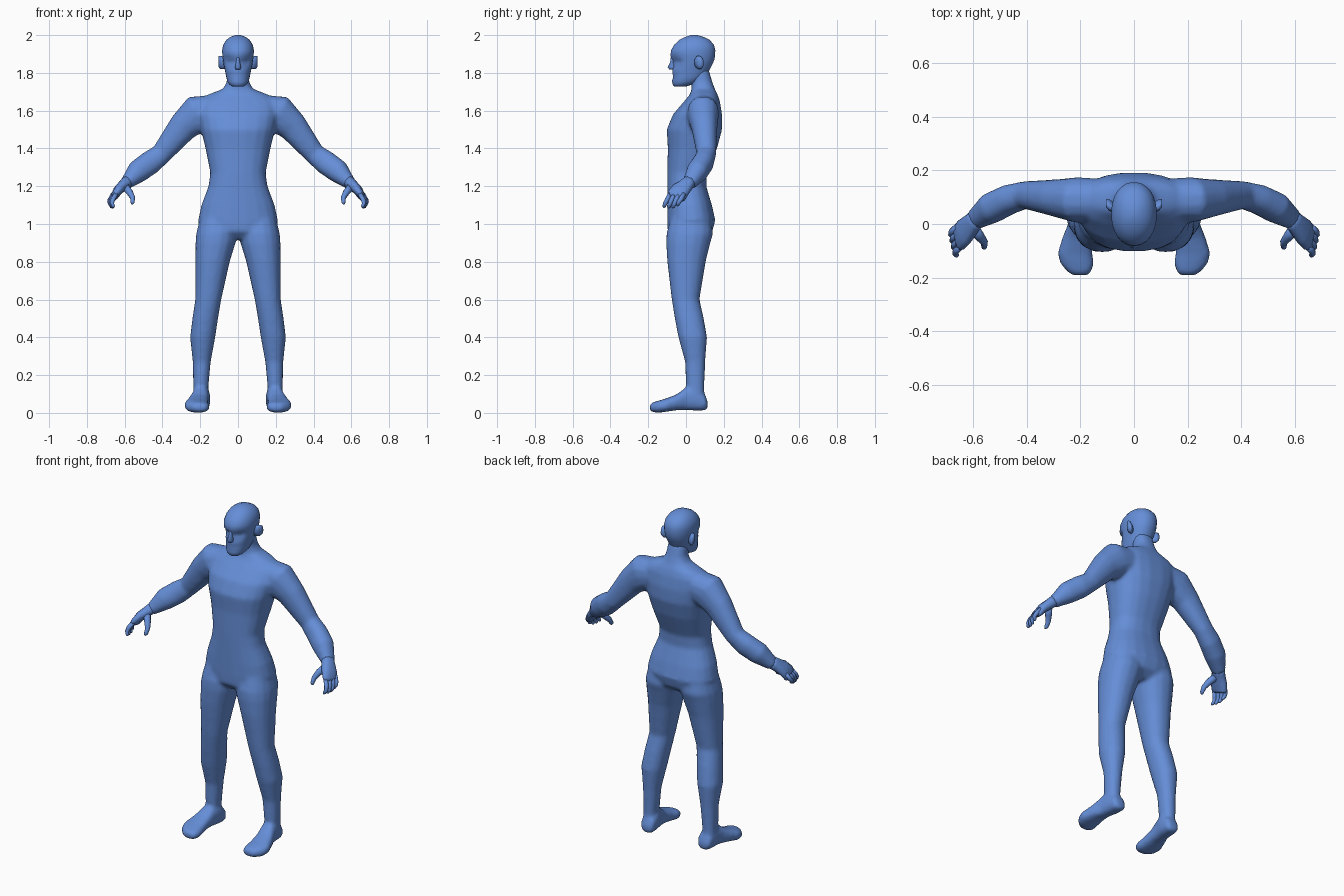
import bpy, bmesh, math
from mathutils import Vector

blue = bpy.data.materials.new("body blue")
blue.diffuse_color = (0.13, 0.27, 0.68, 1)


def loft(name, rings, sides=16, power=2.2, side=1):
    """Skin closed rings given as (centre, half axis u, half axis v)."""
    bm = bmesh.new()
    loops = []
    for c, u, v in rings:
        loop = []
        for i in range(sides):
            a = 2 * math.pi * (i + 0.5) / sides
            ca, sa = math.cos(a), math.sin(a)
            p = Vector(c)
            p += Vector(u) * math.copysign(abs(ca) ** (2 / power), ca)
            p += Vector(v) * math.copysign(abs(sa) ** (2 / power), sa)
            loop.append(bm.verts.new((p.x * side, p.y, p.z)))
        loops.append(loop)
    for a, b in zip(loops, loops[1:]):
        for i in range(sides):
            j = (i + 1) % sides
            bm.faces.new((a[i], a[j], b[j], b[i]))
    bm.faces.new(loops[0])
    bm.faces.new(loops[-1])
    bmesh.ops.recalc_face_normals(bm, faces=bm.faces)
    mesh = bpy.data.meshes.new(name)
    bm.to_mesh(mesh)
    bm.free()
    mesh.materials.append(blue)
    for p in mesh.polygons:
        p.use_smooth = True
    ob = bpy.data.objects.new(name, mesh)
    bpy.context.collection.objects.link(ob)
    return ob


def level(z, x0, x1, y0, y1):
    """Horizontal ring from its extents."""
    return ((x0 + x1) / 2, (y0 + y1) / 2, z), ((x1 - x0) / 2, 0, 0), (0, (y1 - y0) / 2, 0)


def tube(points):
    """Rings square to a path of (x, y, z, half height, half depth)."""
    rings = []
    for i, p in enumerate(points):
        a, b = points[max(i - 1, 0)], points[min(i + 1, len(points) - 1)]
        d = (Vector(b[:3]) - Vector(a[:3])).normalized()
        depth = (Vector((0, 1, 0)) - d * d.y).normalized()
        rings.append((p[:3], d.cross(depth) * p[3], depth * p[4]))
    return rings


# Torso and neck: height, half width, front, back
torso = [(.92, .10, -.06, .09), (.96, .19, -.098, .14), (1.02, .212, -.10, .156),
         (1.1, .195, -.10, .138), (1.2, .157, -.10, .108), (1.27, .147, -.10, .112),
         (1.4, .173, -.097, .165), (1.5, .197, -.103, .192), (1.58, .212, -.07, .192),
         (1.65, .208, -.01, .18), (1.685, .16, .02, .168), (1.715, .08, .03, .153),
         (1.75, .06, .028, .14), (1.82, .054, .02, .12)]
body = [loft("torso", [level(z, -w, w, f, b) for z, w, f, b in torso], 20, 2.4)]

# Legs: height, inner, outer, front, back
leg = [(1.04, .02, .2, -.08, .13), (.95, .004, .222, -.104, .145), (.9, .012, .226, -.106, .13),
       (.8, .043, .226, -.1, .105), (.6, .088, .227, -.076, .072), (.5, .105, .242, -.06, .095),
       (.4, .12, .254, -.041, .112), (.27, .144, .24, -.005, .102), (.13, .157, .237, 0, .097),
       (.06, .155, .24, 0, .1)]

# Arms: centre, half height, half depth
arm = [(.13, .09, 1.6, .085, .08), (.215, .09, 1.582, .103, .085), (.29, .097, 1.515, .08, .07),
       (.405, .108, 1.372, .056, .052), (.465, .092, 1.325, .064, .056),
       (.53, .06, 1.278, .062, .058), (.585, .022, 1.222, .037, .042), (.595, .015, 1.212, .034, .04)]

# Feet: depth, centre x, half width, sole, top
foot = [(.115, .19, .025, .025, .06), (.1, .19, .042, .012, .1), (.05, .193, .047, .012, .14),
        (0, .2, .046, .014, .135), (-.05, .212, .055, .014, .098), (-.11, .22, .066, .005, .075),
        (-.15, .212, .062, 0, .064), (-.178, .203, .046, .004, .055), (-.192, .2, .028, .014, .042)]

# Palm, then knuckle-to-tip paths for the fingers and thumb
palm = [(.578, .028, 1.232, .034, .036), (.6, .006, 1.212, .03, .038),
        (.632, -.028, 1.182, .026, .05), (.652, -.05, 1.15, .02, .052), (.658, -.056, 1.138, .014, .046)]

for s, tag in ((1, "left"), (-1, "right")):
    body.append(loft(tag + "_leg", [level(*r) for r in leg], 16, 2.2, s))
    body.append(loft(tag + "_arm", tube(arm), 14, 2.2, s))
    body.append(loft(tag + "_foot", [((x, y, (lo + hi) / 2), (w, 0, 0), (0, 0, (hi - lo) / 2))
                                     for y, x, w, lo, hi in foot], 16, 2.6, s))
    loft(tag + "_palm", tube(palm), 12, 2.4, s)
    for k in range(4):
        y, drop = -.088 + .024 * k, (.004, 0, .001, .012)[k]
        x = .645 + .005 * k
        loft(f"{tag}_finger_{k + 1}", tube([(x, y + .005, 1.16, .013, .013),
             (x + .018, y - .012, 1.128, .013, .013), (x + .022, y - .022, 1.105 + drop, .011, .012),
             (x + .015, y - .028, 1.09 + drop, .009, .01), (x + .011, y - .03, 1.084 + drop, .004, .005)]),
             8, 2, s)
    loft(tag + "_thumb", tube([(.6, -.015, 1.2, .022, .022), (.575, -.045, 1.17, .019, .02),
         (.558, -.068, 1.14, .014, .015), (.558, -.085, 1.115, .011, .012),
         (.562, -.09, 1.106, .005, .006)]), 8, 2, s)
    # Ear
    loft(tag + "_ear", [((.07, .06, 1.852), (0, .018, .004), (0, -.006, .03)),
                        ((.092, .07, 1.855), (0, .02, .004), (0, -.008, .036)),
                        ((.104, .078, 1.86), (0, .015, .003), (0, -.006, .028))], 12, 2, s)

# Fuse the limbs and torso into one continuous skin
bpy.ops.object.select_all(action='DESELECT')
for ob in body:
    ob.select_set(True)
bpy.context.view_layer.objects.active = body[0]
bpy.ops.object.join()
skin = body[0]
skin.name = "body"
fuse = skin.modifiers.new("fuse", 'REMESH')
fuse.mode = 'VOXEL'
fuse.voxel_size = .011
fuse.use_smooth_shade = True
soft = skin.modifiers.new("soften", 'SMOOTH')
soft.factor = .5
soft.iterations = 5

# Head: height, half width, front, back
skull = [(1.728, .03, -.062, 0), (1.737, .045, -.07, .03), (1.755, .057, -.075, .075),
         (1.78, .063, -.073, .108), (1.8, .067, -.073, .118), (1.825, .072, -.071, .13),
         (1.848, .077, -.07, .142), (1.868, .08, -.07, .15), (1.888, .083, -.083, .154),
         (1.92, .085, -.08, .156), (1.95, .078, -.062, .148), (1.975, .062, -.035, .125),
         (1.99, .042, -.005, .095), (2.0, .014, .025, .06)]
head = loft("head", [level(z, -w, w, f, b) for z, w, f, b in skull], 28, 2.15)
for v in head.data.vertices:  # sunken eye sockets and mouth line
    if v.co.y < -.02 and 1.84 < v.co.z < 1.88 and .012 < abs(v.co.x) < .06:
        v.co.y += .014
    if v.co.y < -.05 and abs(v.co.z - 1.78) < .004:
        v.co.y += .005

# Nose
loft("nose", [level(1.882, -.009, .009, -.082, -.05), level(1.86, -.01, .01, -.083, -.05),
              level(1.83, -.017, .017, -.097, -.05), level(1.818, -.014, .014, -.088, -.05)], 10, 2)
